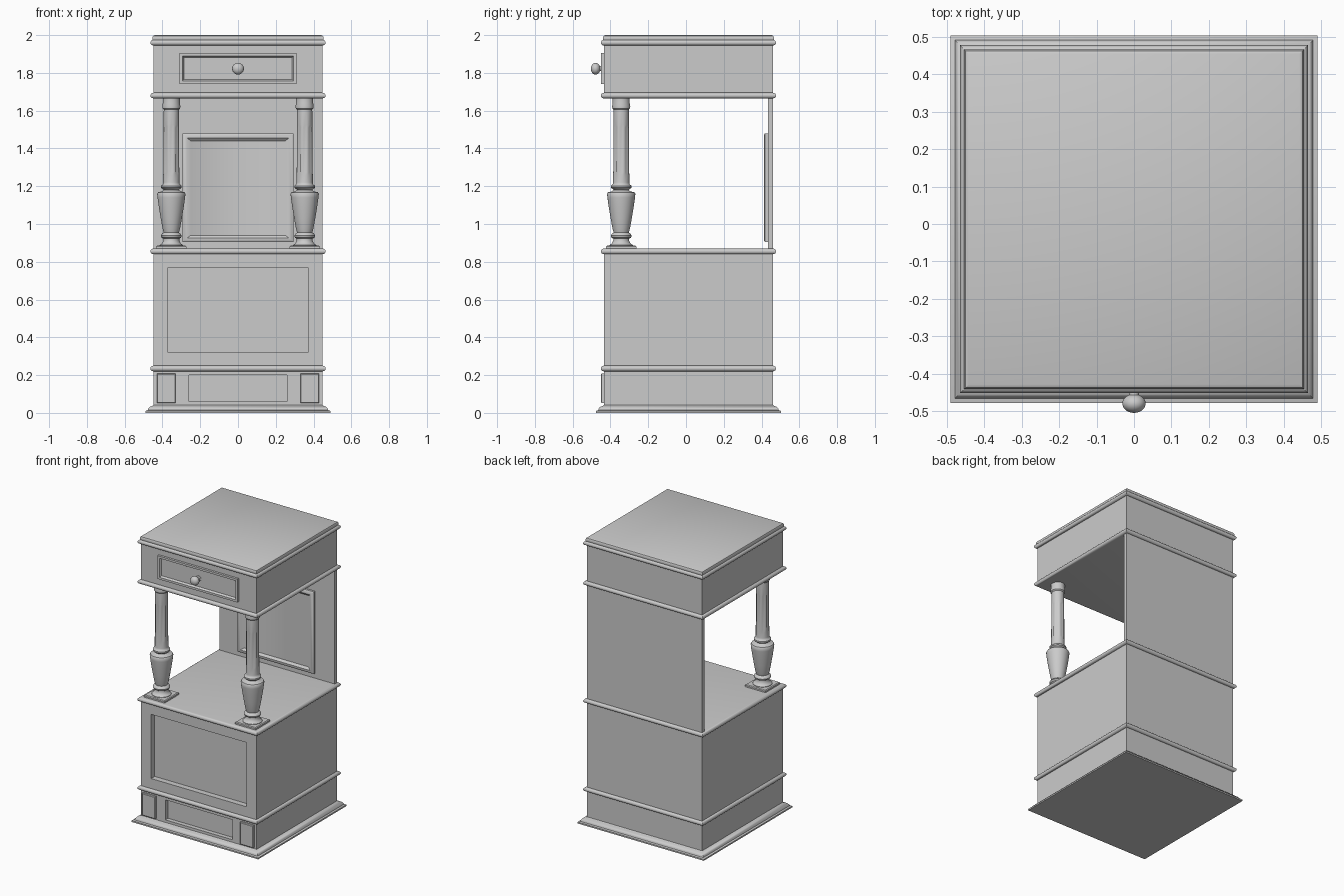
import bpy, bmesh, math

if "Cube" in bpy.data.objects:
    bpy.data.objects.remove(bpy.data.objects["Cube"])

CY = 0.013                      # depth centre of the carcass
H = 0.447                       # carcass half width
FRONT, BACK = CY - H, CY + H


def finish(name, bm, angle=35):
    bmesh.ops.recalc_face_normals(bm, faces=bm.faces)
    me = bpy.data.meshes.new(name)
    bm.to_mesh(me)
    bm.free()
    ob = bpy.data.objects.new(name, me)
    bpy.context.collection.objects.link(ob)
    bpy.ops.object.select_all(action='DESELECT')
    ob.select_set(True)
    bpy.context.view_layer.objects.active = ob
    bpy.ops.object.shade_smooth_by_angle(angle=math.radians(angle))
    return ob


def loft(name, rings, angle=35):
    """Skin closed rings of points and cap both ends."""
    bm = bmesh.new()
    vs = [[bm.verts.new(p) for p in r] for r in rings]
    n = len(rings[0])
    for a, b in zip(vs, vs[1:]):
        for i in range(n):
            j = (i + 1) % n
            bm.faces.new((a[i], a[j], b[j], b[i]))
    bm.faces.new(vs[0])
    bm.faces.new(vs[-1])
    return finish(name, bm, angle)


def square_stack(name, profile, cx=0, cy=CY):
    """Square plan moulding from (half width, z) pairs."""
    return loft(name, [[(cx - h, cy - h, z), (cx + h, cy - h, z),
                        (cx + h, cy + h, z), (cx - h, cy + h, z)] for h, z in profile])


def front_stack(name, steps, cx=0):
    """Rectangles facing the front: (half width, z0, z1, y) from back to front."""
    return loft(name, [[(cx - w, y, a), (cx + w, y, a), (cx + w, y, b), (cx - w, y, b)]
                       for w, a, b, y in steps])


def lathe(name, profile, place, n=32, flutes=()):
    """Turned part from (radius, height) pairs; flutes lists grooved profile rows."""
    rings = []
    for k, (r, h) in enumerate(profile):
        ring = []
        for i in range(n):
            rr = r - 0.006 if k in flutes and i % 4 == 0 else r
            t = 2 * math.pi * i / n
            ring.append(place(rr * math.cos(t), rr * math.sin(t), h))
        rings.append(ring)
    return loft(name, rings, 40)


# stepped plinth
square_stack("plinth", [(0.49, 0), (0.49, 0.01), (0.478, 0.014), (0.476, 0.022),
                        (0.468, 0.032), (0.455, 0.036), (H, 0.042)])

# carcass boxes with recessed fronts
front_stack("base_box", [(H, 0.04, 0.235, BACK), (H, 0.04, 0.235, FRONT),
                         (0.26, 0.06, 0.2, FRONT), (0.26, 0.06, 0.2, FRONT + 0.03)])
front_stack("lower_cabinet", [(H, 0.235, 0.855, BACK), (H, 0.235, 0.855, FRONT),
                              (0.37, 0.32, 0.77, FRONT), (0.37, 0.32, 0.77, FRONT + 0.04)])
front_stack("drawer_case", [(H, 1.68, 1.96, BACK), (H, 1.68, 1.96, FRONT)])

# rounded bands around the carcass
for label, zc in (("base", 0.235), ("shelf", 0.855), ("drawer", 1.68), ("top", 1.96)):
    band = [(H + 0.017 * math.cos(t), zc + 0.015 * math.sin(t))
            for t in (math.pi * (k / 8 - 0.5) for k in range(9))]
    square_stack(label + "_band", band)

# top board with softened edge
square_stack("top_board", [(H, 1.965), (0.453, 1.976), (0.453, 1.988),
                           (0.449, 1.996), (0.441, 2.0)])

# back panel and its raised frame
front_stack("back_panel", [(H, 0.86, 1.675, BACK), (H, 0.86, 1.675, 0.433)])
front_stack("back_frame", [(0.295, 0.905, 1.48, 0.435), (0.295, 0.905, 1.48, 0.418),
                           (0.285, 0.915, 1.47, 0.412), (0.27, 0.925, 1.455, 0.412),
                           (0.25, 0.94, 1.44, 0.425)])

# drawer front and knob
front_stack("drawer_front", [(0.31, 1.742, 1.905, FRONT + 0.01), (0.31, 1.742, 1.905, -0.45),
                             (0.295, 1.757, 1.89, -0.45), (0.287, 1.765, 1.882, -0.436)])
ball = [(0.031 * math.sin(t), 0.479 - 0.025 * math.cos(t))
        for t in (math.pi * (0.14 + 0.85 * k / 12) for k in range(13))]
lathe("drawer_knob", [(0.02, 0.43), (0.02, 0.44), (0.013, 0.444)] + ball,
      lambda a, b, h: (a, -h, 1.822 + b))

# turned columns and corner blocks, mirrored left and right
column = [(0.062, 0.88), (0.062, 0.888), (0.054, 0.894), (0.048, 0.9), (0.042, 0.912),
          (0.042, 0.922), (0.052, 0.928), (0.055, 0.938), (0.05, 0.948), (0.04, 0.955),
          (0.046, 0.975), (0.056, 1.03), (0.066, 1.09), (0.073, 1.14), (0.075, 1.16),
          (0.07, 1.168), (0.05, 1.172), (0.04, 1.18), (0.045, 1.185), (0.055, 1.192),
          (0.055, 1.202), (0.045, 1.21), (0.043, 1.22), (0.043, 1.26), (0.043, 1.275),
          (0.041, 1.51), (0.041, 1.525), (0.04, 1.605), (0.047, 1.612), (0.048, 1.625),
          (0.045, 1.64), (0.045, 1.67)]
for side, s in (("left", -1), ("right", 1)):
    square_stack(side + "_column_foot", [(0.08, 0.865), (0.08, 0.88), (0.075, 0.885)],
                 s * 0.353, -0.343)
    lathe(side + "_column", column,
          lambda a, b, h, s=s: (s * 0.353 + a, -0.343 + b, h), flutes=(24, 25))
    front_stack(side + "_corner_block",
                [(0.05, 0.052, 0.208, FRONT + 0.01), (0.05, 0.052, 0.208, -0.447),
                 (0.046, 0.056, 0.204, -0.45)], s * 0.38)
